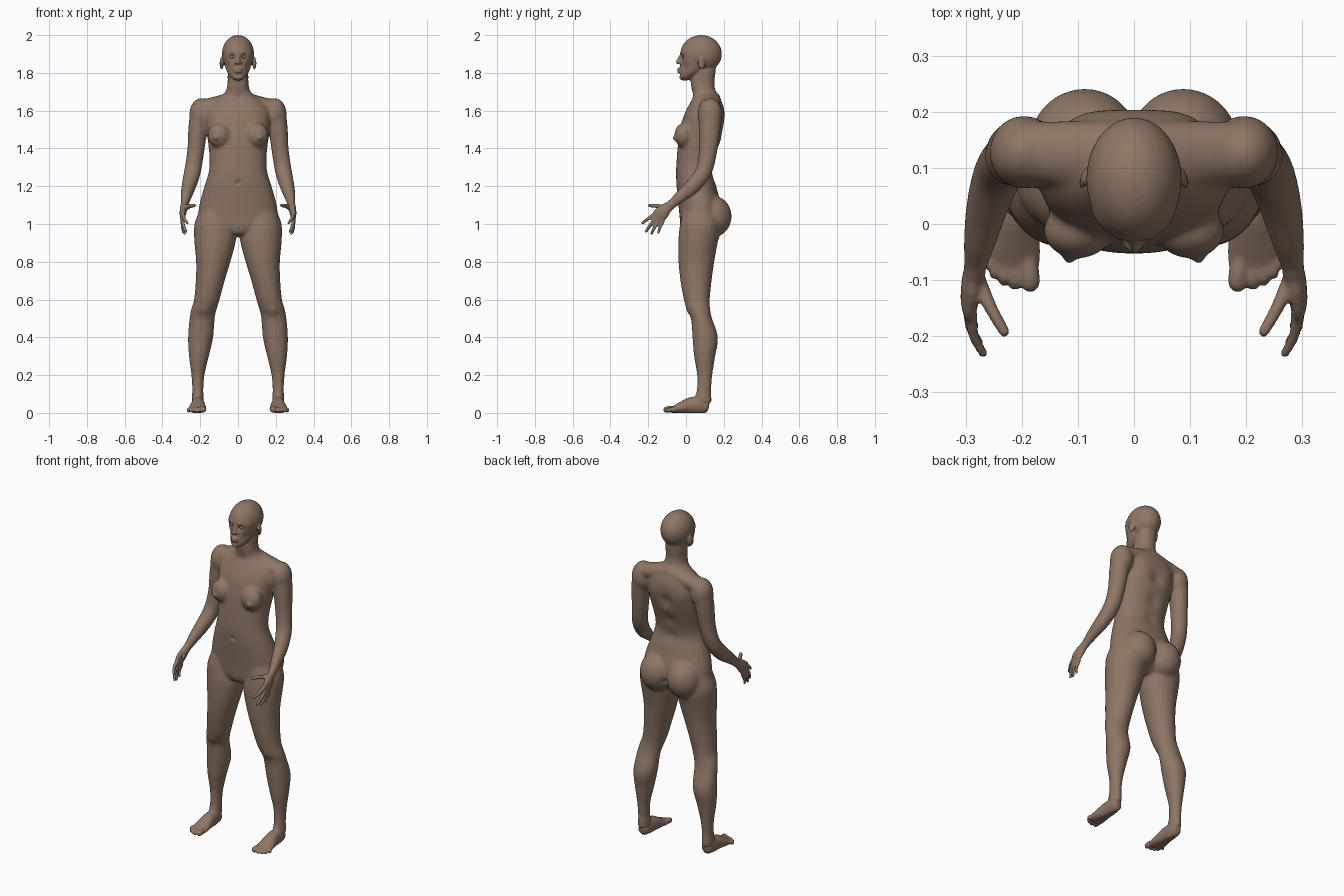
import bpy, bmesh
from math import sin, cos, pi, exp, sqrt
from mathutils import Vector, Matrix

skin = bpy.data.materials.new("skin")
skin.diffuse_color = (0.27, 0.18, 0.13, 1)
bm = bmesh.new()
SEG, STEPS = 32, 4


def spline(rows):
    out, n = [], len(rows)
    for i in range(n - 1):
        p = [rows[max(0, min(n - 1, i + k))] for k in (-1, 0, 1, 2)]
        for s in range(STEPS):
            t = s / STEPS
            out.append([0.5 * (2 * b + (c - a) * t + (2 * a - 5 * b + 4 * c - d) * t * t
                               + (3 * b - a - 3 * c + d) * t ** 3) for a, b, c, d in zip(*p)])
    return out + [list(rows[-1])]


def loft(rows, side=1, flat=False, cap=1.0, power=2.0):
    """Closed tube through rows of (x, y, z, half width, half depth) with domed ends."""
    pts = spline(rows)
    rings = []
    for i, (x, y, z, a, b) in enumerate(pts):
        t = Vector(pts[min(i + 1, len(pts) - 1)][:3]) - Vector(pts[max(i - 1, 0)][:3])
        t = Vector((0, 0, 1)) if flat else t.normalized()
        if flat:
            t *= 1 if pts[-1][2] > pts[0][2] else -1
        u = Vector((1, 0, 0))
        u = (u - t * u.dot(t)).normalized()
        rings.append((Vector((x, y, z)), u, t.cross(u), a, b, t))

    def dome(r, sign):
        c, u, v, a, b, t = r
        return [(c + t * sign * k * cap * min(a, b), u, v, a * sqrt(1 - k * k), b * sqrt(1 - k * k), t)
                for k in (0.5, 0.8, 0.97)]
    rings = dome(rings[0], -1)[::-1] + rings + dome(rings[-1], 1)
    loops = []
    for c, u, v, a, b, t in rings:
        loop = []
        for k in range(SEG):
            cs, sn = cos(2 * pi * k / SEG), sin(2 * pi * k / SEG)
            f = (abs(cs) ** power + abs(sn) ** power) ** (-1 / power)
            p = c + u * a * cs * f + v * b * sn * f
            loop.append(bm.verts.new((p.x * side, p.y, p.z)))
        loops.append(loop)
    for l0, l1 in zip(loops, loops[1:]):
        for k in range(SEG):
            j = (k + 1) % SEG
            bm.faces.new((l0[k], l0[j], l1[j], l1[k]))
    bm.faces.new(loops[0])
    bm.faces.new(loops[-1])


def column(rows, **kw):
    """Upright loft from rows of (z, x, half width, front y, back y)."""
    loft([(x, (f + b) / 2, z, w, (b - f) / 2) for z, x, w, f, b in rows], flat=True, **kw)


def ball(c, r, rot=0):
    m = Matrix.Translation(c) @ Matrix.Rotation(rot, 4, 'Z') @ Matrix.Diagonal((*r, 1))
    bmesh.ops.create_uvsphere(bm, u_segments=32, v_segments=20, radius=1, matrix=m)


# torso and neck
column([(.95, 0, .07, -.02, .14), (.98, 0, .15, -.03, .17), (1.03, 0, .205, -.033, .185),
        (1.1, 0, .205, -.04, .185), (1.2, 0, .178, -.05, .16), (1.27, 0, .156, -.053, .142),
        (1.33, 0, .15, -.05, .15), (1.4, 0, .155, -.045, .172), (1.48, 0, .165, -.035, .195),
        (1.55, 0, .172, -.02, .203), (1.6, 0, .168, 0, .203), (1.64, 0, .14, .02, .192),
        (1.675, 0, .095, .035, .172), (1.70, 0, .066, .033, .158), (1.74, 0, .056, .025, .15),
        (1.8, 0, .054, .03, .155), (1.85, 0, .05, .03, .16)], cap=.2, power=2.25)

# skull and face
ball((0, .08, 1.9), (.085, .11, .1))
column([(1.764, 0, .026, -.036, .02), (1.785, 0, .046, -.036, .06), (1.81, 0, .06, -.034, .1),
        (1.845, 0, .071, -.03, .12), (1.88, 0, .077, -.029, .12), (1.91, 0, .078, -.03, .12),
        (1.945, 0, .068, -.017, .12)], cap=.2)
# nose and lips
loft([(0, -.024, 1.897, .008, .008), (0, -.036, 1.872, .010, .010), (0, -.043, 1.857, .013, .011)])
for z, w in ((1.82, .024), (1.806, .022)):
    ball((0, -.034, z), (w, .014, .0075))

for s in (1, -1):
    # ear, nostril
    ball((s * .087, .083, 1.85), (.008, .021, .033), s * .35)
    ball((s * .012, -.032, 1.853), (.009, .011, .008))
    # breast, buttock, deltoid
    ball((s * .1, -.012, 1.47), (.062, .05, .066))
    ball((s * .088, .138, 1.04), (.1, .104, .112))
    ball((s * .196, .128, 1.58), (.062, .066, .087))
    # trapezius and collar
    loft([(0, .125, 1.66, .05, .06), (.1, .125, 1.635, .045, .06), (.2, .128, 1.61, .045, .055)], s)
    # leg
    column([(1.06, .12, .09, -.02, .17), (1.0, .125, .106, -.032, .18), (.95, .121, .112, -.038, .18),
            (.9, .122, .109, -.041, .168), (.8, .131, .091, -.04, .15), (.7, .147, .077, -.03, .136),
            (.6, .165, .068, -.012, .126), (.55, .18, .068, .005, .128), (.5, .19, .067, .026, .138),
            (.4, .198, .067, .034, .17), (.3, .207, .053, .042, .155), (.2, .212, .035, .058, .14),
            (.12, .213, .030, .056, .134), (.06, .213, .032, .04, .135)], side=s, cap=.3)
    # foot and toes
    loft([(.212, .11, .032, .028, .033), (.212, .07, .04, .034, .046), (.212, .02, .038, .038, .043),
          (.214, -.03, .026, .046, .029), (.215, -.06, .018, .048, .02), (.217, -.075, .015, .045, .016)], s, cap=.4)
    for x, y, r in ((.185, -.106, .017), (.212, -.109, .0105), (.231, -.102, .010),
                    (.248, -.09, .0095), (.261, -.068, .0095)):
        loft([(x * .8 + .043, -.05, .02, r, r), (x, y * .6 - .03, .019, r, r), (x, y, r, r, r * .9)], s)
    # arm and palm
    loft([(.198, .13, 1.6, .055, .06), (.213, .125, 1.5, .051, .058), (.222, .118, 1.4, .046, .05),
          (.235, .104, 1.31, .045, .045), (.246, .08, 1.255, .044, .044), (.262, .03, 1.195, .038, .042),
          (.275, -.03, 1.145, .03, .033), (.284, -.08, 1.1, .021, .026), (.289, -.11, 1.076, .019, .034),
          (.293, -.135, 1.052, .016, .039), (.293, -.15, 1.037, .012, .036)], s, cap=.6)
    # fingers and thumb
    for base, mid, tip, r in (
            ((.292, -.155, 1.058), (.285, -.2, 1.028), (.268, -.231, 1.005), .0095),
            ((.294, -.152, 1.038), (.29, -.187, .998), (.276, -.211, .96), .0095),
            ((.294, -.14, 1.022), (.293, -.165, .985), (.283, -.182, .95), .0092),
            ((.292, -.122, 1.015), (.294, -.137, .983), (.288, -.147, .953), .0085),
            ((.278, -.1, 1.083), (.254, -.152, 1.095), (.231, -.192, 1.098), .0115)):
        loft([(*base, r * 1.25, r * 1.25), (*mid, r, r), (*tip, r * .85, r * .85)], s)

bmesh.ops.recalc_face_normals(bm, faces=bm.faces)
mesh = bpy.data.meshes.new("body")
bm.to_mesh(mesh)
bm.free()
body = bpy.data.objects.new("body", mesh)
bpy.context.collection.objects.link(body)

# fuse the parts into one skin
rm = body.modifiers.new("fuse", 'REMESH')
rm.mode, rm.voxel_size = 'VOXEL', 0.005
fused = bpy.data.meshes.new_from_object(body.evaluated_get(bpy.context.evaluated_depsgraph_get()))
body.modifiers.clear()
body.data = fused
bm = bmesh.new()
bm.from_mesh(fused)


def is_fine(p):
    return p.z < .1 or p.z > 1.77 or (p.y < -.09 and .9 < p.z < 1.15 and abs(p.x) > .2)


broad = [v for v in bm.verts if not is_fine(v.co)]
for i in range(22):
    bmesh.ops.smooth_vert(bm, verts=broad, factor=.5, use_axis_x=True, use_axis_y=True, use_axis_z=True)
for i in range(2):
    bmesh.ops.smooth_vert(bm, verts=bm.verts[:], factor=.5, use_axis_x=True, use_axis_y=True, use_axis_z=True)

# soft dents and bumps: centre, radius, push
dents = [((.032, -.026, 1.886), .014, (0, .014, 0)), ((.03, -.03, 1.908), .014, (0, -.004, 0)),
         ((.058, -.005, 1.83), .022, (-.004, .004, 0)), ((0, -.036, 1.79), .01, (0, .006, 0)),
         ((.115, -.06, 1.455), .013, (.003, -.012, -.002)), ((0, -.053, 1.22), .011, (0, .009, 0)),
         ((0, .145, 1.27), .035, (0, -.007, 0)), ((0, .17, 1.38), .04, (0, -.01, 0)),
         ((0, .2, 1.5), .04, (0, -.012, 0)), ((0, .21, 1.01), .02, (0, -.02, 0)),
         ((.18, .01, .54), .03, (0, -.006, 0)), ((0, .02, 1.67), .02, (0, .007, 0)),
         ((.09, .2, 1.54), .05, (0, .006, 0))]
dents += [((-c[0], c[1], c[2]), r, (-d[0], d[1], d[2])) for c, r, d in dents if c[0]]
for c, r, d in dents:
    c, d = Vector(c), Vector(d)
    for v in bm.verts:
        if abs(v.co.z - c.z) < 3 * r:
            v.co += d * exp(-(v.co - c).length_squared / (r * r))
low = min(v.co.z for v in bm.verts)
for v in bm.verts:
    v.co.z = max(v.co.z, 0)
for f in bm.faces:
    f.smooth = True
bm.to_mesh(fused)
bm.free()
fused.materials.append(skin)

# eyes
for s, name in ((1, "eye_left"), (-1, "eye_right")):
    bpy.ops.mesh.primitive_uv_sphere_add(segments=24, ring_count=16, radius=.012, location=(s * .032, -.009, 1.886))
    eye = bpy.context.object
    eye.name = name
    bpy.ops.object.shade_smooth()
    eye.data.materials.append(skin)
